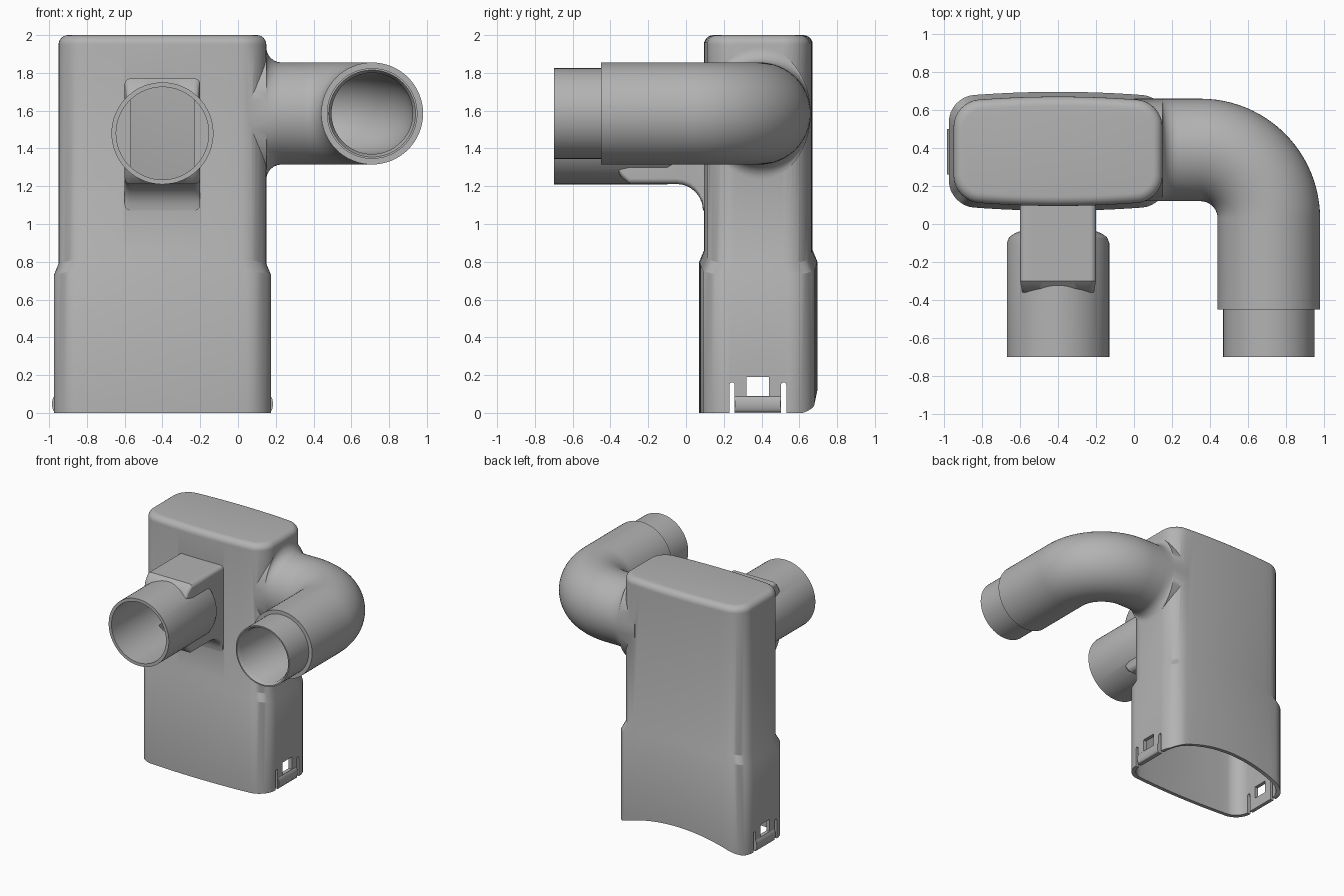
import bpy, bmesh
from math import sin, cos, pi, copysign
from mathutils import Vector

default = bpy.data.objects.get("Cube")
if default:
    bpy.data.objects.remove(default, do_unlink=True)

CX, CY = -0.4, 0.383          # centre of the main housing
ELBOW_Z, PORT_Z = 1.585, 1.48

grey = bpy.data.materials.new("plain grey")
grey.use_nodes = True
grey.diffuse_color = (0.45, 0.45, 0.45, 1)
grey.node_tree.nodes["Principled BSDF"].inputs["Base Color"].default_value = (0.45, 0.45, 0.45, 1)


def loft(name, rings):
    """Closed solid skinned through rings of equal point count."""
    bm = bmesh.new()
    loops = [[bm.verts.new(p) for p in ring] for ring in rings]
    n = len(loops[0])
    for a, b in zip(loops, loops[1:]):
        for i in range(n):
            j = (i + 1) % n
            bm.faces.new((a[i], a[j], b[j], b[i]))
    bm.faces.new(loops[0][::-1])
    bm.faces.new(loops[-1])
    bmesh.ops.recalc_face_normals(bm, faces=bm.faces[:])
    mesh = bpy.data.meshes.new(name)
    bm.to_mesh(mesh)
    bm.free()
    mesh.materials.append(grey)
    obj = bpy.data.objects.new(name, mesh)
    bpy.context.collection.objects.link(obj)
    return obj


def rounded(hx, hy, r, arc=8, sub=12):
    """Rounded rectangle outline, long edges subdivided."""
    pts = []
    for k, (sx, sy) in enumerate([(1, 1), (-1, 1), (-1, -1), (1, -1)]):
        for i in range(arc + 1):
            t = (k + i / arc) * pi / 2
            pts.append((sx * (hx - r) + r * cos(t), sy * (hy - r) + r * sin(t)))
        if k in (0, 2):
            for i in range(1, sub):
                pts.append((sx * (hx - r) * (1 - 2 * i / sub), sy * hy))
    return pts


def housing_ring(z, hx, hy, lift=0.0, r=0.13, bow=0.028):
    """Housing section with bowed front and back."""
    ring = []
    for x, y in rounded(hx, hy, r):
        f = 1 - (x / hx) ** 2
        ring.append((CX + x, CY + y + bow * f * y / hy, z + lift * f))
    return ring


def disc(c, rh, rz, side=(1, 0, 0), n=64):
    c, side = Vector(c), Vector(side)
    return [c + side * (rh * cos(2 * pi * i / n)) + Vector((0, 0, rz * sin(2 * pi * i / n)))
            for i in range(n)]


def port_disc(y, r):
    return disc((CX, y, PORT_Z), r, r)


def box_ring(y, hx, zb, zt, r=0.03):
    zc, hz = (zb + zt) / 2, (zt - zb) / 2
    return [(CX + x, y, zc + z) for x, z in rounded(hx, hz, r)]


def bend(r):
    """Quarter bend of the side pipe, turning from +x to -y."""
    rings = []
    for i in range(25):
        t = i / 24 * pi / 2
        side = (sin(t), cos(t), 0)
        rings.append(disc((0.35 + 0.36 * sin(t), 0.03 + 0.36 * cos(t), ELBOW_Z), r, r, side))
    return rings


def nozzle(y, r):
    return disc((0.71, y, ELBOW_Z), r, r)


def combine(base, other, operation):
    mod = base.modifiers.new(operation, "BOOLEAN")
    mod.operation, mod.solver, mod.object = operation, "EXACT", other
    bpy.context.view_layer.objects.active = base
    bpy.ops.object.modifier_apply(modifier=mod.name)
    bpy.data.objects.remove(other, do_unlink=True)


def x_prism(name, profile, x0=-1.2, x1=0.4):
    return loft(name, [[(x, y, z) for y, z in profile] for x in (x0, x1)])


# Main housing: wide socket, curved shoulder, narrower upper part, rounded top
steps = [i / 6 * pi / 2 for i in range(7)]
rings = [housing_ring(0, 0.575, 0.285), housing_ring(0.73, 0.575, 0.285, 0.07),
         housing_ring(0.79, 0.55, 0.26, 0.07)]
rings += [housing_ring(1.95 + 0.05 * sin(a), 0.55 - 0.05 * (1 - cos(a)),
                       0.26 - 0.05 * (1 - cos(a)), r=0.13 - 0.04 * (1 - cos(a))) for a in steps]
body = loft("pipe_junction_housing", rings)

# Side pipe: flared root, bend, stepped nozzle
root = [disc((0.0, 0.39, ELBOW_Z), 0.27, 0.35, (0, 1, 0))]
for a in reversed(steps):
    root.append(disc((0.23 - 0.08 * sin(a), 0.39, ELBOW_Z),
                     0.27, 0.27 + 0.08 * (1 - cos(a)), (0, 1, 0)))
side_pipe = loft("side_pipe", root + bend(0.27) +
                 [nozzle(-0.45, 0.27), nozzle(-0.45, 0.24), nozzle(-0.7, 0.24)])

# Front port: round tube and square neck with a flared underside
tube = loft("front_tube", [port_disc(y, r) for y, r in
            [(-0.7, 0.27), (-0.1, 0.27), (-0.07, 0.258), (-0.05, 0.23), (-0.03, 0.18)]])
neck_rings = [box_ring(-0.38, 0.185, 1.31, 1.65), box_ring(-0.34, 0.192, 1.245, 1.735),
              box_ring(-0.3, 0.2, 1.212, 1.77)]
neck_rings += [box_ring(-0.05 + 0.14 * sin(a), 0.2, 1.212 - 0.14 * (1 - cos(a)), 1.77)
               for a in steps]
neck = loft("front_neck", neck_rings + [box_ring(0.25, 0.2, 1.072, 1.77)])

# Raised clip bumps on both sides of the socket
bumps = []
for s in (-1, 1):
    bumps.append(loft("clip_bump", [disc((CX + s * 0.565, y, 0.047), 0.02, 0.045, n=24)
                                    for y in (0.26, 0.5)]))

for part in [side_pipe, neck, tube] + bumps:
    combine(body, part, "UNION")

# Hollow interior: housing, side pipe, port bore and square duct
hollows = [
    loft("housing_hollow", [housing_ring(-0.1, 0.545, 0.255, r=0.11),
                            housing_ring(0.72, 0.545, 0.255, 0.07, r=0.11),
                            housing_ring(0.78, 0.512, 0.222, 0.07, r=0.1),
                            housing_ring(1.96, 0.512, 0.222, r=0.1)]),
    loft("pipe_hollow", [disc((-0.05, 0.39, ELBOW_Z), 0.215, 0.215, (0, 1, 0))] + bend(0.215) +
         [nozzle(-0.67, 0.215), nozzle(-0.7, 0.23), nozzle(-0.75, 0.23)]),
    loft("port_hollow", [port_disc(-0.8, 0.245), port_disc(-0.13, 0.245)]),
    loft("duct_hollow", [box_ring(y, 0.17, 1.235, 1.74, 0.015) for y in (-0.2, 0.3)]),
]

# Clip windows, round-topped slots, and the arched back edge
hollows.append(x_prism("clip_window", [(0.32, 0.09), (0.44, 0.09), (0.44, 0.19), (0.32, 0.19)]))
for yc in (0.244, 0.517):
    top = [(yc + 0.014 * cos(i * pi / 8), 0.148 + 0.014 * sin(i * pi / 8)) for i in range(9)]
    hollows.append(x_prism("clip_slot", [(yc - 0.014, -0.1), (yc + 0.014, -0.1)] + top))
hollows.append(loft("back_arch", [disc((CX, y, -1.2), 1.32, 1.32, n=160) for y in (0.54, 1.0)]))

for cutter in hollows:
    combine(body, cutter, "DIFFERENCE")

# Smooth curved walls, crisp edges
for obj in bpy.context.selected_objects:
    obj.select_set(False)
body.select_set(True)
bpy.context.view_layer.objects.active = body
bpy.ops.object.shade_smooth_by_angle(angle=pi / 6)
